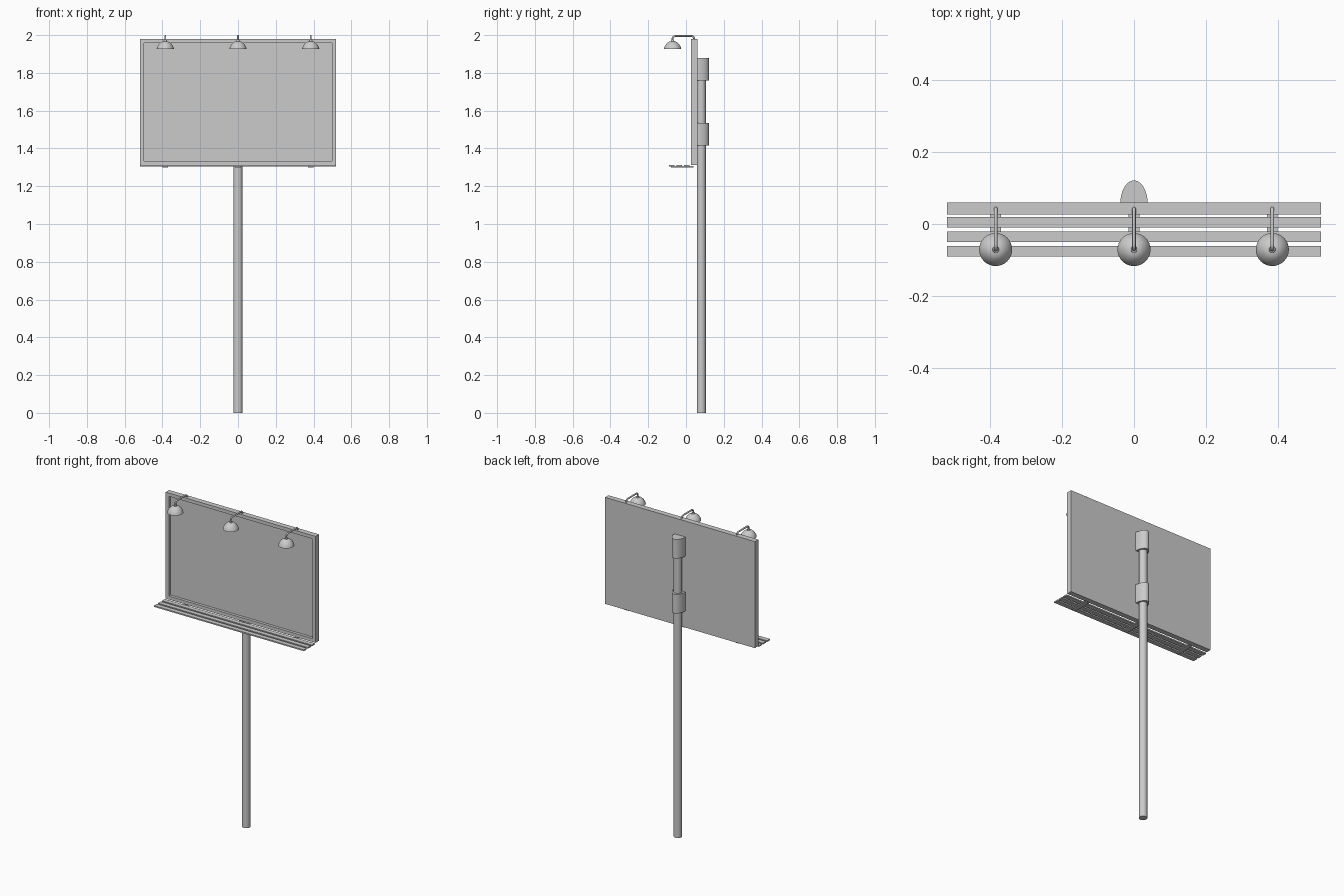
import bpy, bmesh, math
from mathutils import Vector

old = bpy.data.objects.get("Cube")
if old:
    bpy.data.objects.remove(old, do_unlink=True)

grey = bpy.data.materials.new("light_grey")
grey.use_nodes = True
colour = (0.6, 0.6, 0.6, 1)
grey.diffuse_color = colour
grey.node_tree.nodes["Principled BSDF"].inputs["Base Color"].default_value = colour


def finish(bm, name, smooth=False):
    bmesh.ops.recalc_face_normals(bm, faces=bm.faces)
    mesh = bpy.data.meshes.new(name)
    bm.to_mesh(mesh)
    bm.free()
    mesh.materials.append(grey)
    ob = bpy.data.objects.new(name, mesh)
    bpy.context.collection.objects.link(ob)
    if smooth:
        bpy.ops.object.select_all(action='DESELECT')
        ob.select_set(True)
        bpy.context.view_layer.objects.active = ob
        bpy.ops.object.shade_smooth_by_angle(angle=math.radians(40))
    return ob


def box_mesh(lo, hi):
    bm = bmesh.new()
    bmesh.ops.create_cube(bm, size=1)
    lo, hi = Vector(lo), Vector(hi)
    for v in bm.verts:
        v.co = (lo + hi) / 2 + v.co * (hi - lo)
    return bm


def extrude_outline(name, outline, z0, z1):
    bm = bmesh.new()
    face = bm.faces.new([bm.verts.new((x, y, z0)) for x, y in outline])
    top = bmesh.ops.extrude_face_region(bm, geom=[face])["geom"]
    verts = [g for g in top if isinstance(g, bmesh.types.BMVert)]
    bmesh.ops.translate(bm, vec=(0, 0, z1 - z0), verts=verts)
    return finish(bm, name, True)


def lathe(name, profile, x, y, steps=32):
    bm = bmesh.new()
    verts = [bm.verts.new((x + r, y, z)) for r, z in profile]
    edges = [bm.edges.new(pair) for pair in zip(verts, verts[1:])]
    bmesh.ops.spin(bm, geom=verts + edges, cent=(x, y, 0), axis=(0, 0, 1),
                   angle=math.tau, steps=steps, use_duplicate=False)
    bmesh.ops.remove_doubles(bm, verts=bm.verts, dist=0.0001)
    return finish(bm, name, True)


def tube(name, path, radius, sides=12):
    # Sweep a circle along a path in the y-z plane
    bm = bmesh.new()
    rings = []
    for i, p in enumerate(path):
        t = (path[min(i + 1, len(path) - 1)] - path[max(i - 1, 0)]).normalized()
        side = Vector((1, 0, 0))
        up = t.cross(side)
        rings.append([bm.verts.new(p + radius * (math.cos(a) * side + math.sin(a) * up))
                      for a in (math.tau * k / sides for k in range(sides))])
    for a, b in zip(rings, rings[1:]):
        for k in range(sides):
            n = (k + 1) % sides
            bm.faces.new((a[k], a[n], b[n], b[k]))
    bm.faces.new(rings[0])
    bm.faces.new(rings[-1])
    return finish(bm, name, True)


# Display board with a recessed front panel
bm = box_mesh((-0.52, 0.026, 1.312), (0.52, 0.06, 1.98))
front = min(bm.faces, key=lambda f: f.calc_center_median().y)
bmesh.ops.inset_region(bm, faces=[front], thickness=0.03)
panel = bmesh.ops.extrude_face_region(bm, geom=[front])["geom"]
bmesh.ops.translate(bm, vec=(0, 0.018, 0),
                    verts=[g for g in panel if isinstance(g, bmesh.types.BMVert)])
if front.is_valid:
    bmesh.ops.delete(bm, geom=[front], context='FACES_ONLY')
finish(bm, "display_board")

# Support pole
circle = [(0.024 * math.cos(a), 0.081 + 0.024 * math.sin(a))
          for a in (math.tau * k / 32 for k in range(32))]
extrude_outline("support_pole", circle, 0, 1.87)

# Rounded clamps joining the pole to the board
arch = [(0.038 * math.cos(a), 0.058 + 0.063 * math.sin(a))
        for a in (math.pi * k / 24 for k in range(25))]
for name, z in (("lower_clamp", 1.415), ("upper_clamp", 1.76)):
    extrude_outline(name, arch, z, z + 0.12)

# Walkway slats
for i in range(3):
    y = -0.09 + 0.04 * i
    finish(box_mesh((-0.52, y, 1.304), (0.52, y + 0.029, 1.312)), f"walkway_slat_{i + 1}")

# Lamp arm path with rounded bends
arm = [Vector((0, 0.043, 1.97))]
for cy, start in ((0.028, 0), (-0.056, 90)):
    for k in range(7):
        a = math.radians(start + 15 * k)
        arm.append(Vector((0, cy + 0.015 * math.cos(a), 1.98 + 0.015 * math.sin(a))))
arm.append(Vector((0, -0.071, 1.96)))

# Thin open shade: outer wall up from the rim, then inner wall
outer = [(0.046, 1.926), (0.044, 1.934), (0.040, 1.943), (0.034, 1.952),
         (0.026, 1.960), (0.018, 1.965), (0.009, 1.967), (0.008, 1.973), (0, 1.973)]
inner = [(0, 1.962)] + [(r - 0.003, z - 0.002) for r, z in reversed(outer[1:6])]
shade = inner + [(0.043, 1.926)] + outer

# Lamps and walkway brackets
for side, x in (("right", -0.385), ("middle", 0), ("left", 0.385)):
    tube(f"{side}_lamp_arm", [p + Vector((x, 0, 0)) for p in arm], 0.005)
    lathe(f"{side}_lamp_shade", shade, x, -0.071)
    finish(box_mesh((x - 0.015, -0.08, 1.299), (x + 0.015, 0.04, 1.306)),
           f"{side}_walkway_bracket")
